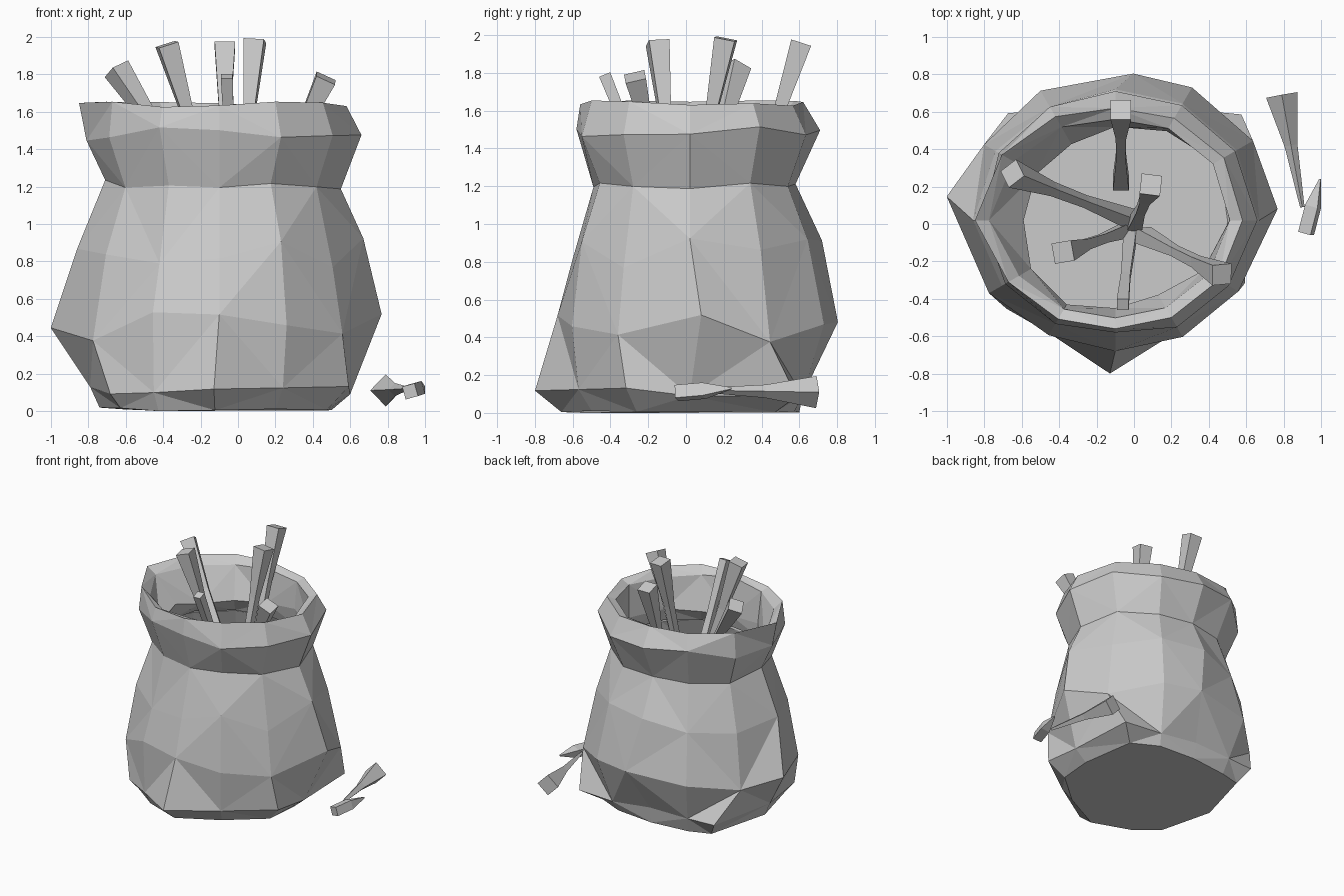
import bpy, bmesh, random
from math import cos, sin, pi, radians
from mathutils import Vector

if "Cube" in bpy.data.objects:
    bpy.data.objects.remove(bpy.data.objects["Cube"])

random.seed(4)
CX, CY, N = -0.1, 0.02, 12


def finish(name, bm):
    bmesh.ops.recalc_face_normals(bm, faces=bm.faces[:])
    mesh = bpy.data.meshes.new(name)
    bm.to_mesh(mesh)
    bm.free()
    obj = bpy.data.objects.new(name, mesh)
    bpy.context.collection.objects.link(obj)
    return obj


def skin(bm, rings, triangles=False, cap_end=True):
    """Bridge successive vertex rings and cap the ends."""
    n = len(rings[0])
    for k, (a, b) in enumerate(zip(rings, rings[1:])):
        for i in range(n):
            j = (i + 1) % n
            if not triangles:
                bm.faces.new((a[i], a[j], b[j], b[i]))
            elif (i + k) % 2:
                bm.faces.new((a[i], a[j], b[j]))
                bm.faces.new((a[i], b[j], b[i]))
            else:
                bm.faces.new((a[i], a[j], b[i]))
                bm.faces.new((a[j], b[j], b[i]))
    bm.faces.new(rings[0][::-1])
    if cap_end:
        bm.faces.new(rings[-1])


# Sack: uneven radii every 30 degrees, starting at +x
base = [.60, .70, .64, .58, .63, .70, .64, .68, .65, .68, .60, .64]
hem = [.70, .88, .69, .60, .68, .81, .69, .75, .70, .82, .68, .77]
belly = [.87, .85, .82, .79, .80, .81, .91, .78, .71, .70, .72, .76]
waist = [.77, .75, .72, .70, .70, .74, .76, .70, .64, .62, .66, .70]
neck = [.65, .64, .60, .56, .58, .62, .61, .58, .54, .51, .55, .60]
collar = [.76, .74, .71, .69, .70, .72, .71, .68, .64, .60, .66, .70]
rim = [.68, .67, .63, .60, .64, .70, .75, .66, .61, .58, .60, .64]
lip = [.61, .62, .55, .50, .47, .49, .49, .52, .52, .47, .46, .54]

# Sideways pull (degrees) of the pinched bottom corners and the belly bulge
corners = {1: 10, 5: -15, 7: 9, 9: -2, 11: 4}
bulge = {3: -7, 6: -8, 0: 4}

# height, radii, scale, height jitter, pull: up outside, over the rim, inside
profile = [
    (.01, base, 1, .01, corners), (.11, hem, 1, .03, corners),
    (.45, belly, 1, .09, bulge), (.85, waist, 1, .09, {}),
    (1.21, neck, 1, .025, {}), (1.49, collar, 1, .05, {}),
    (1.64, rim, 1, .015, {}), (1.60, rim, .90, .02, {}),
    (1.36, lip, 1, .04, {}), (1.22, neck, .97, 0, {}),
]
bm = bmesh.new()
rings = []
for z, radii, s, jitter, pull in profile:
    ring = []
    for i, r in enumerate(radii):
        a = 2 * pi * i / N + radians(pull.get(i, 0))
        ring.append(bm.verts.new((CX + r * s * cos(a), CY + r * s * sin(a),
                                  z + random.uniform(-jitter, jitter))))
    rings.append(ring)
for v in rings[0]:
    v.co.z = max(v.co.z, 0)
rings[0][8].co.z = 0
skin(bm, rings, triangles=True, cap_end=False)
finish("sack", bm)


# Sticks: four-sided, flared at the ends and thin in the middle
def stick(name, top, bottom, sections, turn=pi / 4):
    top, bottom = Vector(top), Vector(bottom)
    axis = (bottom - top).normalized()
    ref = Vector((1, 0, 0))
    side = (ref - axis * ref.dot(axis)).normalized()
    other = axis.cross(side)
    bm = bmesh.new()
    rings = []
    for t, r in sections:
        c = top.lerp(bottom, t)
        rings.append([bm.verts.new(c + r * (side * cos(turn + i * pi / 2)
                                            + other * sin(turn + i * pi / 2)))
                      for i in range(4)])
    skin(bm, rings)
    return finish(name, bm)


flared = [(0, .078), (.33, .04), (.6, .035), (1, .06)]
thin = [(0, .045), (.4, .035), (1, .05)]
stick("stick_left", (-.65, .27, 1.83), (0, .02, .85), flared, .3)
stick("stick_mid_left", (-.38, -.15, 1.96), (-.02, -.03, .75), flared, .6)
stick("stick_back", (-.07, .61, 1.96), (-.07, .22, .75), flared)
stick("stick_centre", (.09, .21, 1.98), (0, -.02, .8), flared, .9)
stick("stick_right", (.47, -.27, 1.78), (.05, -.06, .9), flared, .8)
stick("stick_front", (-.06, -.43, 1.79), (-.02, -.05, .85), thin)

# Broken stick lying on the ground beside the sack
stick("ground_stick_long", (.79, .69, .11), (.90, .09, .12),
      [(0, .085), (.45, .035), (1, .012)], 0)
stick("ground_stick_short", (.92, -.05, .105), (.995, .24, .13),
      [(0, .05), (.5, .05), (1, .006)], .5)
